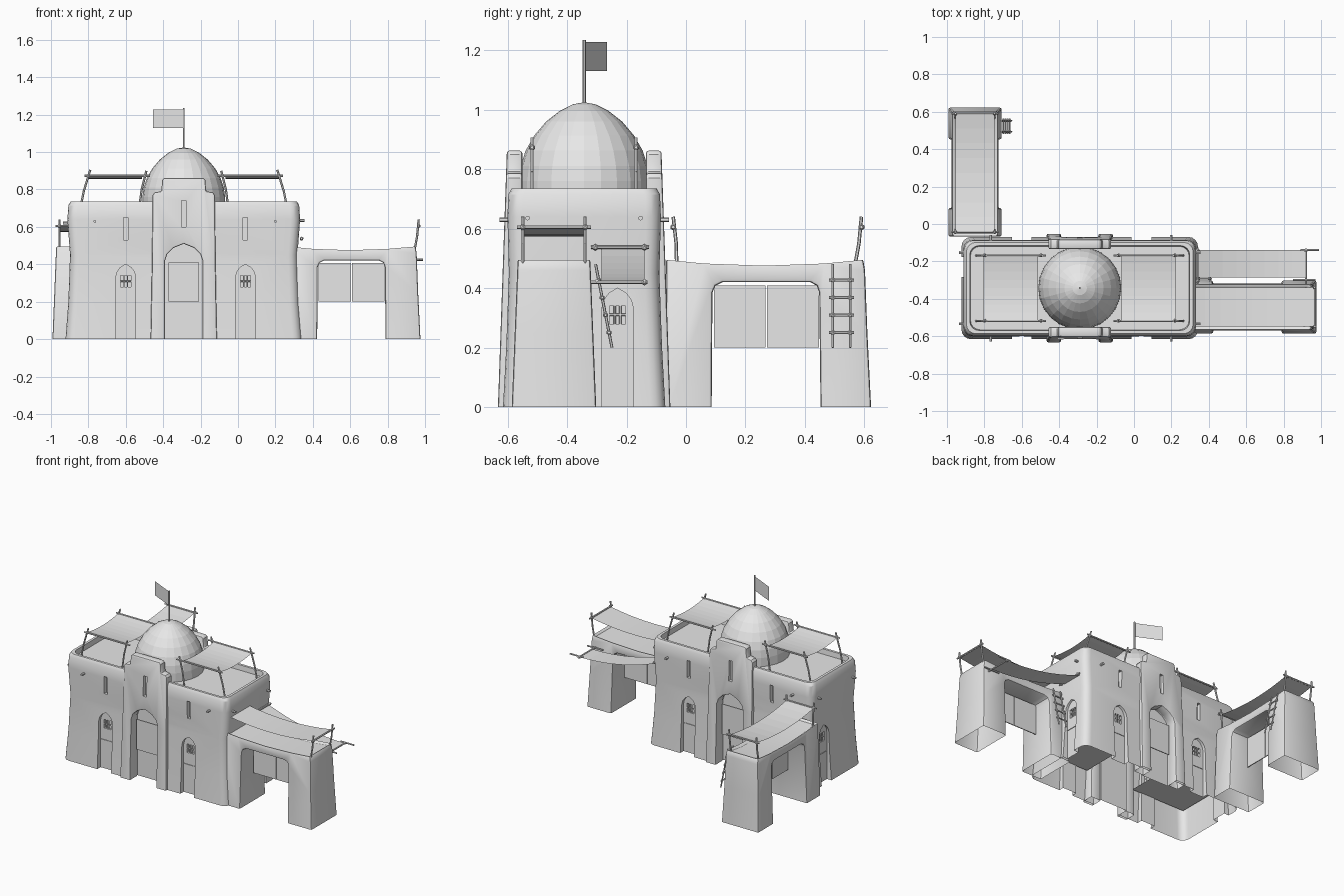
import bpy, bmesh, math
from mathutils import Vector, Matrix

if "Cube" in bpy.data.objects:
    bpy.data.objects.remove(bpy.data.objects["Cube"])

stone = bpy.data.materials.new("pale_grey")
stone.use_nodes = True
GREY = (0.8, 0.8, 0.8, 1)
stone.diffuse_color = GREY
stone.node_tree.nodes["Principled BSDF"].inputs["Base Color"].default_value = GREY

CX, CY = -0.29, -0.3425      # centre of the main house


def make(name, bm):
    bmesh.ops.recalc_face_normals(bm, faces=bm.faces)
    me = bpy.data.meshes.new(name)
    bm.to_mesh(me)
    bm.free()
    me.materials.append(stone)
    ob = bpy.data.objects.new(name, me)
    bpy.context.collection.objects.link(ob)
    return ob


def prism(name, outline, v0, v1, place):
    """Extrude a (u, z) outline between depths v0(z) and v1(z)."""
    bm = bmesh.new()
    a = [bm.verts.new(place(u, v0(z), z)) for u, z in outline]
    b = [bm.verts.new(place(u, v1(z), z)) for u, z in outline]
    bm.faces.new(a)
    bm.faces.new(b[::-1])
    for i in range(len(a)):
        j = (i + 1) % len(a)
        bm.faces.new((a[i], b[i], b[j], a[j]))
    return make(name, bm)


def slab(name, outline, v0, v1, place):
    return prism(name, outline, lambda z: v0, lambda z: v1, place)


def rect(u, w, z0, z1):
    return [(u - w, z0), (u + w, z0), (u + w, z1), (u - w, z1)]


def arch(u, w, spring, top):
    """Pointed arch outline reaching below the ground."""
    rise = top - spring
    half = [(w, -0.1), (w, spring), (w * 0.88, spring + rise * 0.4),
            (w * 0.55, spring + rise * 0.75)]
    return ([(u + x, z) for x, z in half] + [(u, top)]
            + [(u - x, z) for x, z in half[::-1]])


def rods(name, paths, r=0.006, knots=()):
    bm = bmesh.new()
    for path in paths:
        for a, b in zip(path, path[1:]):
            a, b = Vector(a), Vector(b)
            d = b - a
            m = Matrix.Translation((a + b) / 2) @ d.to_track_quat('Z', 'Y').to_matrix().to_4x4()
            bmesh.ops.create_cone(bm, cap_ends=True, segments=6, radius1=r,
                                  radius2=r, depth=d.length, matrix=m)
    for k in knots:
        bmesh.ops.create_icosphere(bm, subdivisions=1, radius=r * 1.9,
                                   matrix=Matrix.Translation(k))
    return make(name, bm)


def cloth(name, place, u0, u1, v0, v1, height, n=8):
    bm = bmesh.new()
    rows = []
    for i in range(n + 1):
        t = i / n
        u = u0 + (u1 - u0) * t
        rows.append([bm.verts.new(place(u, v, height(t))) for v in (v0, v1)])
    for p, q in zip(rows, rows[1:]):
        bm.faces.new((p[0], q[0], q[1], p[1]))
    return make(name, bm)


def finish(ob):
    """Apply modifiers, trim at the ground and leave the base open."""
    bpy.ops.object.select_all(action='DESELECT')
    ob.select_set(True)
    bpy.context.view_layer.objects.active = ob
    for m in list(ob.modifiers):
        bpy.ops.object.modifier_apply(modifier=m.name)
    bm = bmesh.new()
    bm.from_mesh(ob.data)
    bmesh.ops.bisect_plane(bm, geom=bm.verts[:] + bm.edges[:] + bm.faces[:],
                           plane_co=(0, 0, 0), plane_no=(0, 0, 1), clear_inner=True)
    bm.to_mesh(ob.data)
    bm.free()
    bpy.ops.object.shade_smooth_by_angle(angle=math.radians(30))


# Wall frames: u along the wall, v outward from the house centre
def front(u, v, z): return (CX + u, CY - v, z)
def back(u, v, z): return (CX + u, CY + v, z)
def left(u, v, z): return (CX + v + 0.36, CY + u, z)
def right(u, v, z): return (CX - v - 0.36, CY + u, z)


# House body: flared rounded block with a sunken roof
bm = bmesh.new()
loops = []
for z, hx, hy in [(-.05, .634, .275), (0, .632, .273), (.2, .617, .262), (.45, .608, .253),
                  (.64, .622, .258), (.715, .617, .255), (.735, .606, .244),
                  (.735, .588, .227), (.7, .584, .223)]:
    ring = []
    for k, (sx, sy) in enumerate([(1, 1), (-1, 1), (-1, -1), (1, -1)]):
        for s in range(5):
            a = math.radians(90 * k + 22.5 * s)
            ring.append(bm.verts.new((CX + sx * (hx - .05) + .05 * math.cos(a),
                                      CY + sy * (hy - .05) + .05 * math.sin(a), z)))
    loops.append(ring)
for p, q in zip(loops, loops[1:]):
    for i in range(len(p)):
        j = (i + 1) % len(p)
        bm.faces.new((p[i], p[j], q[j], q[i]))
bm.faces.new(loops[0][::-1])
bm.faces.new(loops[-1])
body = make("house_body", bm)

# Inner floors on both sides of the gate hall
for name, s in (("right", -1), ("left", 1)):
    cloth(name + "_inner_floor", lambda u, v, z: (CX + s * u, CY + v, z),
          .185, .6, -.24, .24, lambda t: .2, 1)

# Cutters for niches, windows and slits
cutters, bars = [], []


def cut(outline, depth, place):
    cutters.append(slab("cutter", outline, depth, 0.4, place))
    cutters[-1].hide_render = True


def window(u, place):
    cut(arch(u, .053, .33, .4), .236, place)
    cut(rect(u, .027, .28, .34), .22, place)
    for du in (-.009, .009):
        bars.append([place(u + du, .232, .275), place(u + du, .232, .345)])
    bars.append([place(u - .03, .232, .31), place(u + .03, .232, .31)])


pilasters = []
for side, place in (("front", front), ("back", back)):
    for u in (-.31, .33):
        window(u, place)
        cut(rect(u, .012, .53, .65), .232, place)
    cut(rect(0, .013, .6, .74), .243, place)
    cut(arch(0, .104, .42, .515), .2, place)
    # Stepped gate tower slab with an arched doorway
    outer = [(.178, -.05), (.17, .4), (.166, .77), (.155, .785), (.12, .79), (.115, .85), (.105, .862)]
    outline = ([(-x, z) for x, z in outer] + [(x, z) for x, z in outer[::-1]]
               + [(u, max(z, -.05)) for u, z in arch(0, .1, .42, .51)])
    p = prism(side + "_gate_tower", outline, lambda z: .208,
              lambda z: .29 - .03 * z / .86, place)
    bev = p.modifiers.new("soft_edges", 'BEVEL')
    bev.width, bev.segments, bev.angle_limit = .008, 2, math.radians(50)
    pilasters.append((p, cutters[-2]))
    slab(side + "_door_curtain", rect(0, .082, .2, .41), .235, .241, place)
for place in (left, right):
    window(.1125, place)

for ob, tools in [(body, cutters)] + [(p, [c]) for p, c in pilasters]:
    for c in tools:
        m = ob.modifiers.new("opening", 'BOOLEAN')
        m.operation, m.solver, m.object = 'DIFFERENCE', 'EXACT', c
    finish(ob)
for c in cutters:
    bpy.data.objects.remove(c)
rods("window_bars", bars, .004)

# Wooden pegs in the walls
pegs = [(f, u, .63) for f in (front, back) for u in (-.475, .49)]
pegs += [(left, .19, .635), (left, -.19, .635), (right, .19, .62), (right, -.19, .62)]
rods("wall_pegs", [[f(u, .22, z), f(u, .285, z)] for f, u, z in pegs], .008)

# Dome
bm = bmesh.new()
prof = [(.222, .68), (.221, .76), (.214, .81), (.197, .862), (.168, .913),
        (.128, .96), (.082, .996), (.038, 1.018), (0, 1.025)]
vs = [bm.verts.new((r, 0, z)) for r, z in prof]
es = [bm.edges.new(e) for e in zip(vs, vs[1:])]
bmesh.ops.spin(bm, geom=vs + es, cent=(0, 0, 0), axis=(0, 0, 1),
               angle=math.tau, steps=24)
bmesh.ops.remove_doubles(bm, verts=bm.verts, dist=.0005)
bmesh.ops.translate(bm, verts=bm.verts, vec=(CX, CY, 0))
make("dome", bm)

# Flag and pole
rods("flag_pole", [[(CX, CY, 1), (CX, CY, 1.235)]], .006)
bm = bmesh.new()
bm.faces.new([bm.verts.new(c) for c in ((CX, CY, 1.13), (-.455, -.265, 1.13),
                                        (-.455, -.265, 1.228), (CX, CY, 1.228))])
make("flag", bm)

# Roof canopies either side of the dome
for name, s in (("right", -1), ("left", 1)):
    paths, knots = [], []
    for v in (-.175, .175):
        def at(u, z, v=v): return (CX + s * u, CY + v, z)
        paths += [[at(.555, .69), at(.535, .79), at(.5, .905)],
                  [at(.24, .69), at(.225, .8), at(.2, .9)],
                  [at(.18, .873), at(.53, .873)]]
        knots += [at(.51, .873), at(.208, .873)]
    rods(name + "_roof_poles", paths, .006, knots)
    cloth(name + "_roof_canopy", lambda u, v, z: (CX + s * v, CY + u, z),
          -.175, .175, .222, .515, lambda t: .873 - .07 * t * (1 - t))


# Archway wings: u along the wing, v across it
def wing_left(u, v, z): return (u, -.444 + v, z)
def wing_back(u, v, z): return (-.85 + v, u - .337, z)


for name, P, ladder, end, tip in (("left", wing_left, .375, .978, .966),
                                  ("back", wing_back, .86, .962, .927)):
    outline = [(.27, -.05), (.423, -.05), (.426, .385), (.436, .408), (.46, .42),
               (.755, .42), (.777, .408), (.785, .385), (.79, -.05), (end, -.05),
               (end - .015, .25), (end - .023, .46), (end - .03, .5),
               (.8, .487), (.6, .48), (.4, .487), (.27, .5)]
    wing = prism(name + "_archway", outline, lambda z: -.142 + .04 * z,
                 lambda z: .142 - .04 * z, P)
    bm = bmesh.new()
    bm.from_mesh(wing.data)
    top = [f for f in bm.faces if f.normal.z > .9 and f.calc_center_median().z > .45]
    bmesh.ops.inset_region(bm, faces=top, thickness=.022)
    bmesh.ops.translate(bm, verts=list({v for f in top for v in f.verts}), vec=(0, 0, -.015))
    bm.to_mesh(wing.data)
    bm.free()
    bev = wing.modifiers.new("soft_edges", 'BEVEL')
    bev.width, bev.segments, bev.angle_limit = .01, 2, math.radians(50)
    finish(wing)

    # Curtains hanging inside the opening
    for k, u in enumerate((.518, .697)):
        slab(f"{name}_curtain_{k}", rect(u, .087, .2, .408), -.003, .003, P)

    # Ladder leaning on the wing
    def rung(du, t): return P(ladder + du, .195 - .055 * t, .2 + .28 * t)
    steps = (.18, .39, .6, .81)
    rods(name + "_ladder", [[rung(d, 0), rung(d, 1)] for d in (-.029, .029)]
         + [[rung(-.042, t), rung(.042, t)] for t in steps], .005,
         [rung(d, t) for d in (-.029, .029) for t in steps])

    # Gently sagging canopy on leaning posts
    paths, knots = [], []
    for foot, head in ((tip - .025, tip), (.306, .294)):
        for v in (-.105, .105):
            paths.append([P(foot, v, .46), P((foot + head) / 2 + .004, v, .55), P(head, v, .64)])
            knots.append(P(head, v, .605))
        paths.append([P(head, -.125, .605), P(head, .125, .605)])
    rods(name + "_canopy_poles", paths, .006, knots)
    cloth(name + "_canopy", P, .295, tip, -.105, .105,
          lambda t: .603 - .12 * t * (1 - t))

# Sloping side awning behind the left archway
cloth("side_awning", lambda u, v, z: (u, v, z), .325, .92, -.285, -.14,
      lambda t: .535 - .115 * t - .12 * t * (1 - t))
rods("awning_poles", [[(.34, -.32, .537), (.34, -.125, .537)],
                      [(.92, -.33, .42), (.92, -.13, .42)],
                      [(.89, -.14, .425), (.99, -.14, .425)],
                      [(.85, -.3, .425), (.97, -.3, .425)]], .006,
     [(.34, -.14, .537), (.34, -.305, .537), (.92, -.14, .42)])
